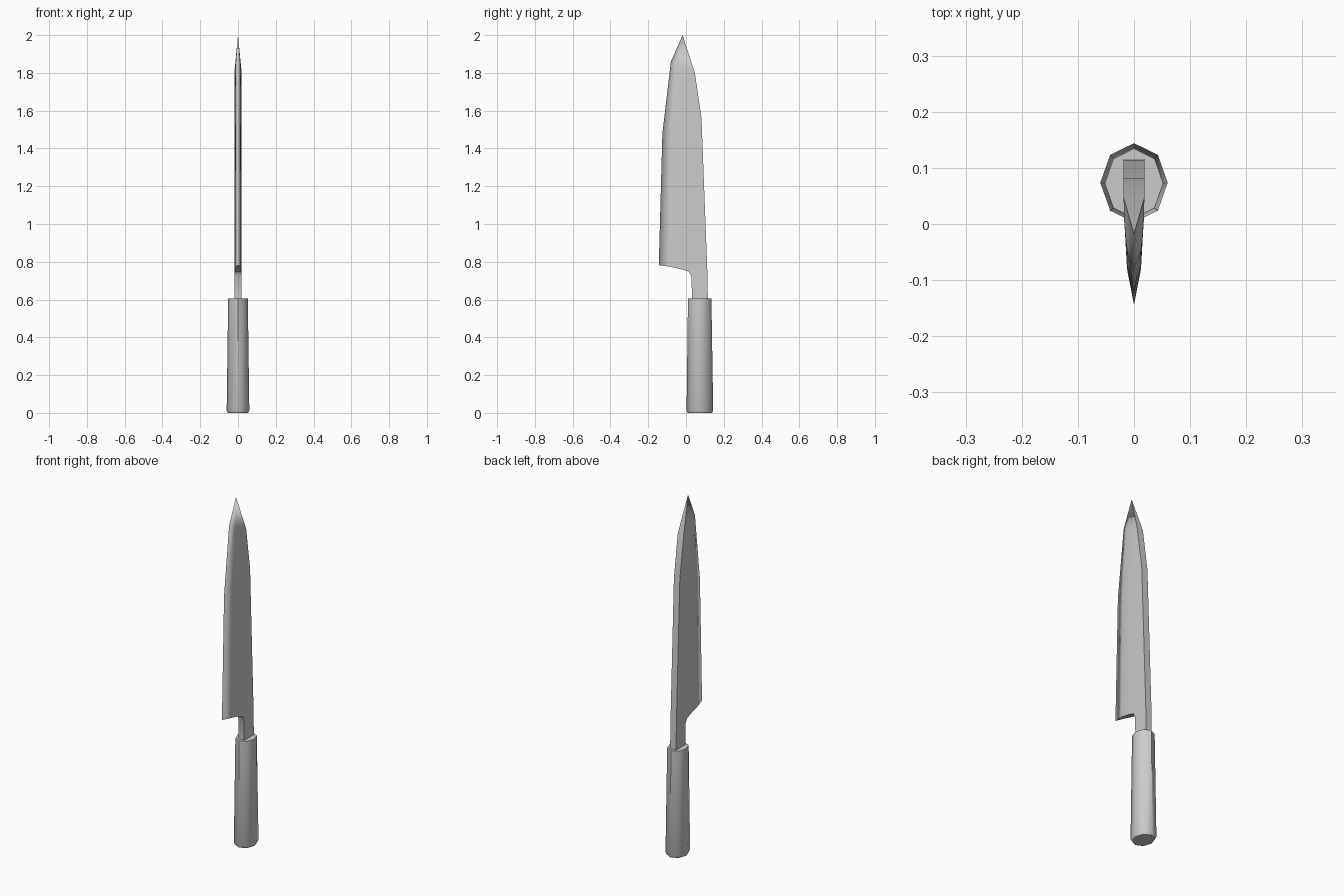
import bpy, bmesh, math
from mathutils import Vector

if "Cube" in bpy.data.objects:
    bpy.data.objects.remove(bpy.data.objects["Cube"])


def finish(bm, name, angle):
    bmesh.ops.recalc_face_normals(bm, faces=bm.faces[:])
    me = bpy.data.meshes.new(name)
    bm.to_mesh(me)
    bm.free()
    ob = bpy.data.objects.new(name, me)
    bpy.context.collection.objects.link(ob)
    bpy.ops.object.select_all(action='DESELECT')
    ob.select_set(True)
    bpy.context.view_layer.objects.active = ob
    bpy.ops.object.shade_smooth_by_angle(angle=math.radians(angle))
    return ob


# Handle: tapered octagonal grip with a chamfered butt
bm = bmesh.new()
rings = []
for z, rx, ry, cy in [(0, .053, .064, .0735), (.013, .060, .0705, .0735),
                      (.605, .052, .062, .0725)]:
    rings.append([bm.verts.new((rx * math.cos(a), cy + ry * math.sin(a), z))
                  for a in (i * math.pi / 4 for i in range(8))])
for low, high in zip(rings, rings[1:]):
    for i in range(8):
        j = (i + 1) % 8
        bm.faces.new((low[i], low[j], high[j], high[i]))
bm.faces.new(rings[0][::-1])
bm.faces.new(rings[-1])
finish(bm, "handle", 50)

# Blade: one side built as a grid from cutting edge to spine
bm = bmesh.new()
frac = [0, .26, .48, .62, .675, 1]
half = [0, .0125, .0155, .017, .0175, .0185]
heel = [(-.144, .782), (-.08, .773), (-.02, .759), (.015, .747), (.03, .72), (.113, .75)]
stations = [((-.125, 1.48), (.082, 1.56)), ((-.08, 1.86), (.047, 1.80))]
rows = [[bm.verts.new((h, *p)) for h, p in zip(half, heel)]]
for edge, spine in stations:
    e, s = Vector(edge), Vector(spine)
    rows.append([bm.verts.new((h, *e.lerp(s, f))) for h, f in zip(half, frac)])
for a, b in zip(rows, rows[1:]):
    for i in range(5):
        bm.faces.new((a[i], a[i + 1], b[i + 1], b[i]))
tip = bm.verts.new((0, -.018, 2))
for i in range(5):
    bm.faces.new((rows[-1][i], rows[-1][i + 1], tip))
# Neck running down into the handle
neck = [bm.verts.new((h, y, .59)) for h, y in ((.0175, .031), (.0185, .116))]
bm.faces.new((neck[0], neck[1], rows[0][5], rows[0][4]))
# Close the rim to the centre plane, then mirror
rim = [e for e in bm.edges if e.is_boundary]
ext = bmesh.ops.extrude_edge_only(bm, edges=rim)
for v in ext['geom']:
    if isinstance(v, bmesh.types.BMVert):
        v.co.x = 0
bmesh.ops.remove_doubles(bm, verts=bm.verts[:], dist=.0002)
blade = finish(bm, "blade", 30)
mirror = blade.modifiers.new("mirror", 'MIRROR')
mirror.merge_threshold = .0002
